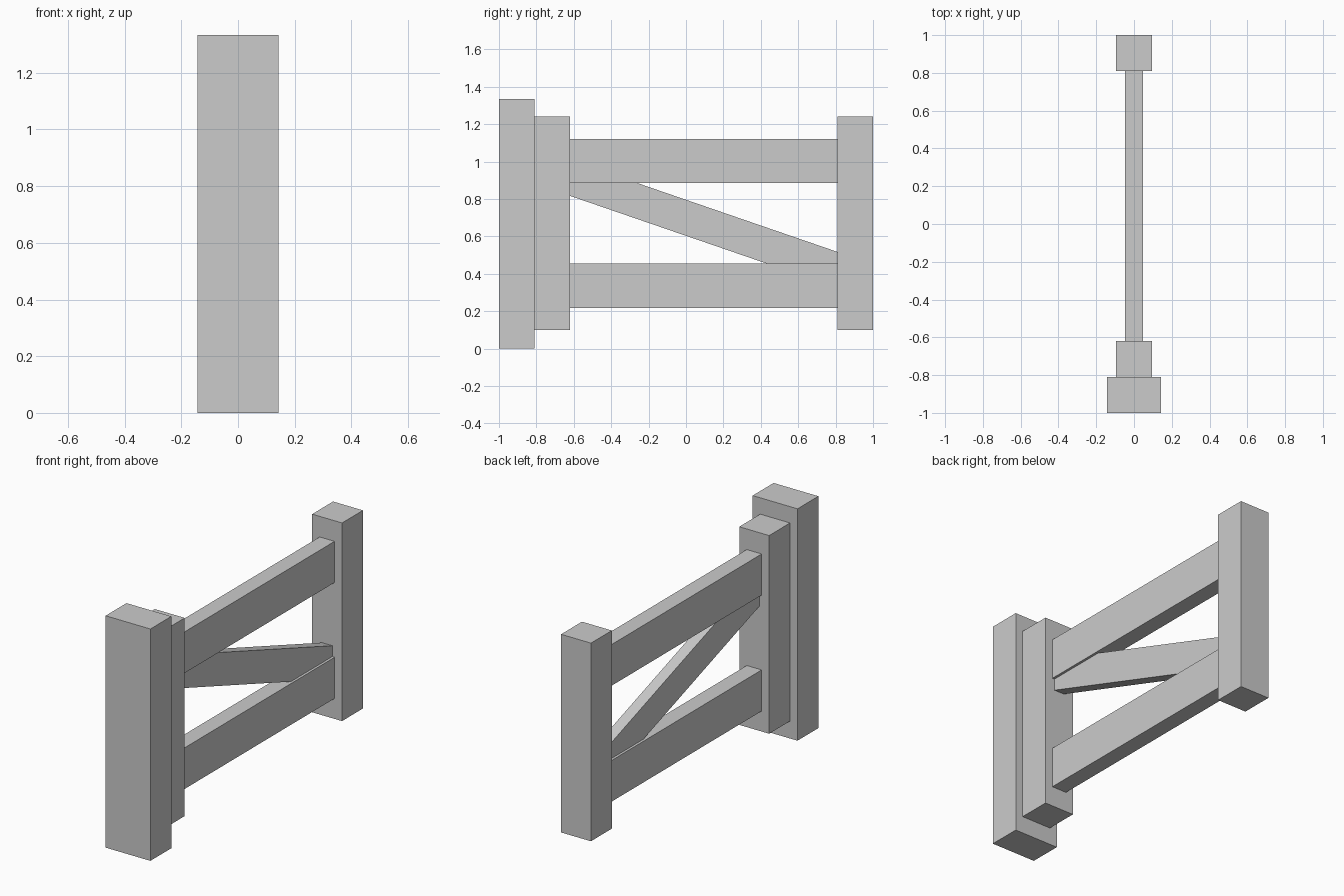
import bpy
import math

if "Cube" in bpy.data.objects:
    bpy.data.objects.remove(bpy.data.objects["Cube"])


def box(name, centre, size, tilt=0.0):
    bpy.ops.mesh.primitive_cube_add(size=1, location=centre)
    ob = bpy.context.object
    ob.name = name
    ob.scale = size
    bpy.ops.object.transform_apply(location=False, rotation=False, scale=True)
    ob.rotation_euler.x = tilt
    return ob


# Fixed post the gate hangs from
box("gate_post", (0, -0.905, 0.667), (0.285, 0.19, 1.334))

# Upright stiles at each end of the gate
for name, y in (("hinge_stile", -0.715), ("latch_stile", 0.905)):
    box(name, (0, y, 0.67), (0.19, 0.19, 1.14))

# Horizontal rails between the stiles
for name, z in (("lower_rail", 0.336), ("upper_rail", 1.003)):
    box(name, (0, 0.095, z), (0.095, 1.43, 0.237))

# Slightly thinner diagonal brace, ends buried in rails and stiles
box("diagonal_brace", (0, 0.095, 0.667), (0.066, 1.53, 0.182), math.atan(-0.344))
